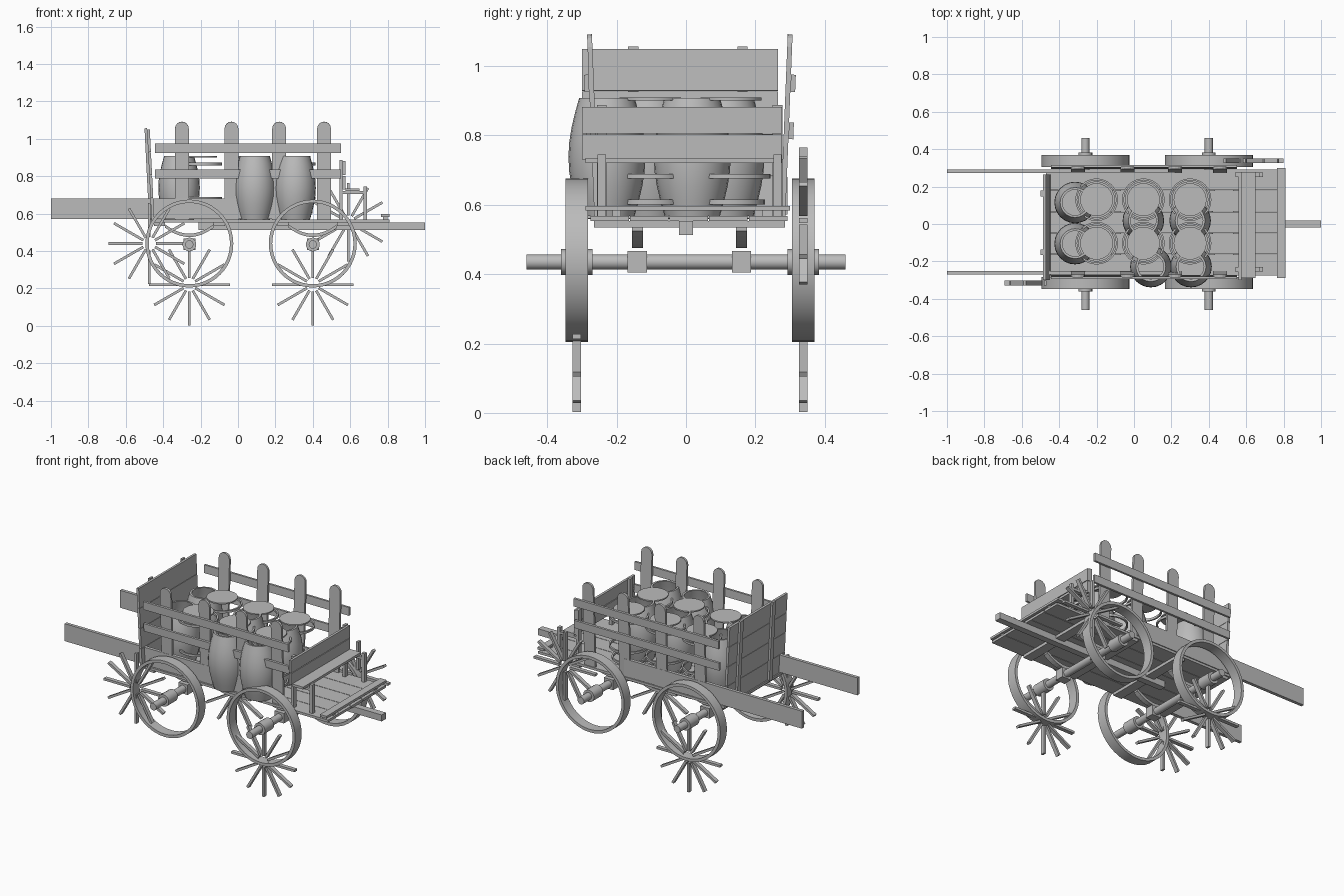
import bpy, bmesh, math
from mathutils import Matrix, Vector

cube = bpy.data.objects.get("Cube")
if cube:
    bpy.data.objects.remove(cube, do_unlink=True)

GREY = 0.5
mat = bpy.data.materials.new("weathered_grey")
mat.use_nodes = True
mat.diffuse_color = (GREY, GREY, GREY, 1)
mat.node_tree.nodes["Principled BSDF"].inputs["Base Color"].default_value = (GREY, GREY, GREY, 1)


def finish(name, bm, smooth=False):
    bmesh.ops.recalc_face_normals(bm, faces=bm.faces)
    me = bpy.data.meshes.new(name)
    bm.to_mesh(me)
    bm.free()
    ob = bpy.data.objects.new(name, me)
    bpy.context.collection.objects.link(ob)
    me.materials.append(mat)
    if smooth:
        bpy.ops.object.select_all(action='DESELECT')
        bpy.context.view_layer.objects.active = ob
        ob.select_set(True)
        bpy.ops.object.shade_smooth_by_angle(angle=math.radians(35))
    return ob


def box(name, x, y, z):
    """Box from (min, max) ranges."""
    bm = bmesh.new()
    bmesh.ops.create_cube(bm, size=1)
    for v in bm.verts:
        v.co = Vector([(r[0] + r[1]) / 2 + c * (r[1] - r[0]) for r, c in zip((x, y, z), v.co)])
    return finish(name, bm)


def lean(ob, angle, pivot, axis):
    p = Matrix.Translation(pivot)
    ob.data.transform(p @ Matrix.Rotation(angle, 4, axis) @ p.inverted())


def prism(name, points, y0, y1):
    """Extrude an xz outline along y."""
    bm = bmesh.new()
    face = bm.faces.new([bm.verts.new((x, y0, z)) for x, z in points])
    new = bmesh.ops.extrude_face_region(bm, geom=[face])["geom"]
    bmesh.ops.translate(bm, verts=[g for g in new if isinstance(g, bmesh.types.BMVert)],
                        vec=(0, y1 - y0, 0))
    return finish(name, bm)


def lathe(name, profile, centre, segs=32, axis='Z', smooth=True):
    """Revolve a closed (radius, height) outline."""
    bm = bmesh.new()
    rings = []
    for i in range(segs):
        a = math.tau * i / segs
        rings.append([bm.verts.new((r * math.cos(a), r * math.sin(a), h)) for r, h in profile])
    n = len(profile)
    for i in range(segs):
        a, b = rings[i], rings[(i + 1) % segs]
        for j in range(n):
            k = (j + 1) % n
            bm.faces.new((a[j], b[j], b[k], a[k]))
    bmesh.ops.remove_doubles(bm, verts=bm.verts, dist=1e-5)
    if axis == 'Y':
        bmesh.ops.rotate(bm, verts=bm.verts, matrix=Matrix.Rotation(math.pi / 2, 3, 'X'))
    bmesh.ops.translate(bm, verts=bm.verts, vec=centre)
    return finish(name, bm, smooth)


def band(name, outer, inner, half, centre, axis='Z', segs=32):
    return lathe(name, [(inner, -half), (outer, -half), (outer, half), (inner, half)],
                 centre, segs, axis)


# Wheels, axles, springs
AXLE_Z, RIM = 0.44, 0.235
SIDES = {"right": -0.315, "left": 0.338}
for end, wx in (("rear", -0.26), ("front", 0.40)):
    band(end + "_axle", 0.022, 0, 0.46, (wx, 0, AXLE_Z - 0.005), 'Y', 16)
    for side, wy in SIDES.items():
        band(f"{end}_{side}_rim", RIM, RIM - 0.018, 0.032, (wx, wy, AXLE_Z), 'Y', 48)
        band(f"{end}_{side}_hub", 0.037, 0, 0.045, (wx, wy, AXLE_Z - 0.005), 'Y', 16)
    for side, sy in (("right", -0.14), ("left", 0.16)):
        box(f"{end}_{side}_axle_block", (wx - 0.032, wx + 0.032), (sy - 0.028, sy + 0.028), (0.405, 0.467))
        arc = [(t / 6, 0.05 * (t / 6) ** 2) for t in range(-6, 7)]
        low = [(wx + 0.13 * t, 0.475 + h) for t, h in arc]
        high = [(x, z + 0.018) for x, z in reversed(low)]
        prism(f"{end}_{side}_spring", low + high, sy - 0.016, sy + 0.016)


# Loose spoke fans
def spoke_fan(name, x, y, z, radius=0.217):
    bm = bmesh.new()
    for i in range(12):
        m = (Matrix.Translation((x, y, z)) @ Matrix.Rotation(math.tau * i / 12, 4, 'Y')
             @ Matrix.Translation(((radius + 0.036) / 2, 0, 0))
             @ Matrix.Diagonal((radius - 0.036, 0.025, 0.014, 1)))
        bmesh.ops.create_cube(bm, size=1, matrix=m)
    finish(name, bm)


spoke_fan("rear_right_spokes", -0.475, SIDES["right"], AXLE_Z)
spoke_fan("rear_left_spokes", -0.26, SIDES["left"], 0.22)
spoke_fan("front_right_spokes", 0.40, SIDES["right"], 0.22)
spoke_fan("front_left_spokes", 0.59, SIDES["left"], 0.555, 0.21)

# Bed floor, footboard and drawbar
for i in range(5):
    y = -0.275 + i * 0.114
    box("floor_plank", (-0.47, 0.81), (y, y + 0.111), (0.553, 0.568))
for x in (-0.42, -0.1, 0.24, 0.56):
    box("cross_beam", (x - 0.03, x + 0.03), (-0.265, 0.285), (0.535, 0.553))
box("drawbar", (-0.21, 1.0), (-0.02, 0.02), (0.513, 0.553))
box("toe_board", (0.765, 0.81), (-0.29, 0.30), (0.583, 0.597))
for y in (-0.2, 0.21):
    box("toe_board_block", (0.775, 0.8), (y - 0.012, y + 0.012), (0.568, 0.583))

# Slatted sides with round-topped posts
for side, s, base in (("right", -1, -0.25), ("left", 1, 0.272)):
    parts = []
    for px in (-0.30, -0.035, 0.22, 0.46):
        w = 0.037
        top = [(px + w * math.cos(a), 1.055 + w * math.sin(a))
               for a in (math.pi * k / 8 for k in range(9))]
        ys = sorted((base, base + s * 0.014))
        parts.append(prism(side + "_post", [(px - w, 0.56), (px + w, 0.56)] + top, *ys))
    for z0, z1 in ((0.79, 0.838), (0.926, 0.976)):
        parts.append(box(side + "_rail", (-0.445, 0.55),
                         sorted((base + s * 0.014, base + s * 0.028)), (z0, z1)))
    for ob in parts:
        lean(ob, -s * 0.04, (0, base, 0.56), 'X')
    box(side + "_long_board", (-1.0, 0.22), sorted((base, base + s * 0.02)), (0.572, 0.68))

# Tailgate, leaning backwards
gate = []
for i in range(4):
    z = 0.56 + i * 0.123
    gate.append(box("tailgate_plank", (-0.462, -0.447), (-0.30, 0.265), (z, z + 0.121)))
for y in (-0.152, 0.163):
    gate.append(box("tailgate_batten", (-0.475, -0.462), (y - 0.015, y + 0.015), (0.56, 1.058)))
for ob in gate:
    lean(ob, -0.05, (-0.45, 0, 0.56), 'Y')

# Front boards, posts and bench
for z0, z1 in ((0.73, 0.802), (0.806, 0.882)):
    box("front_board", (0.56, 0.575), (-0.30, 0.277), (z0, z1))
for y in (-0.243, 0.264):
    box("front_post", (0.543, 0.56), (y - 0.014, y + 0.014), (0.56, 0.887))
    box("bench_arm", (0.56, 0.69), (y - 0.012, y + 0.012), (0.705, 0.72))
    box("bench_leg", (0.67, 0.69), (y - 0.012, y + 0.012), (0.568, 0.745))
box("bench_plank", (0.575, 0.65), (-0.29, 0.277), (0.72, 0.735))

# Barrel bodies: open, bulged shells
outer = [(0.08 + 0.031 * math.sin(math.pi * k / 8), 0.568 + 0.34 * k / 8) for k in range(9)]
inner = [(r - 0.012, z) for r, z in reversed(outer[1:])]
shell = [(0, 0.568)] + outer + inner + [(0.08, 0.585), (0, 0.585)]
for x, y in ((-0.315, 0.115), (-0.315, -0.105), (0.05, 0.018),
             (0.30, 0.018), (0.09, -0.228), (0.305, -0.228)):
    lathe("barrel", shell, (x, y, 0), 24)

# Loose hoops and lids
for x in (-0.20, 0.05, 0.30):
    for y in (0.13, -0.103):
        for r, z in ((0.098, 0.608), (0.114, 0.682), (0.114, 0.865)):
            band("barrel_hoop", r, r - 0.01, 0.007, (x, y, z), segs=24)
        band("barrel_lid", 0.088, 0, 0.004, (x, y, 0.905), segs=24)
